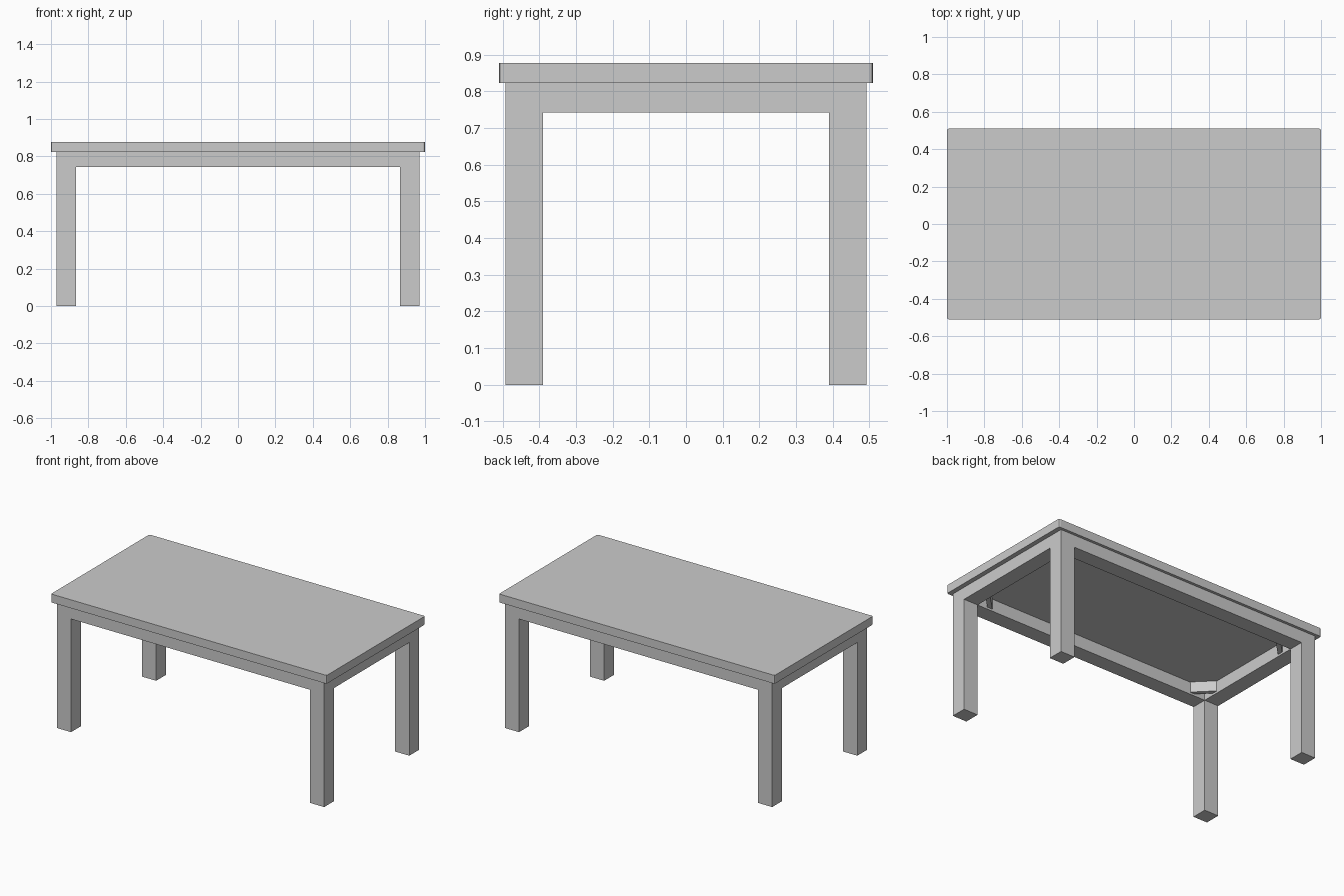
import bpy
import bmesh
import math
from mathutils import Matrix, Vector

cube = bpy.data.objects.get("Cube")
if cube:
    bpy.data.objects.remove(cube, do_unlink=True)

# Single plain grey
grey = bpy.data.materials.new("plain_grey")
grey.use_nodes = True
colour = (0.6, 0.6, 0.6, 1)
grey.diffuse_color = colour
grey.node_tree.nodes["Principled BSDF"].inputs["Base Color"].default_value = colour


def box(name, low, high, angle=0, corner=0):
    """Box between two corners, optionally turned about z, with eased upright edges."""
    low, high = Vector(low), Vector(high)
    bm = bmesh.new()
    bmesh.ops.create_cube(bm, size=1)
    bmesh.ops.scale(bm, vec=high - low, verts=bm.verts)
    if corner:
        upright = [e for e in bm.edges
                   if abs(e.verts[0].co.z - e.verts[1].co.z) > 1e-4]
        bmesh.ops.bevel(bm, geom=upright, offset=corner, segments=2,
                        profile=0.5, affect='EDGES')
    bmesh.ops.rotate(bm, matrix=Matrix.Rotation(angle, 3, 'Z'), verts=bm.verts)
    mesh = bpy.data.meshes.new(name)
    bm.to_mesh(mesh)
    bm.free()
    mesh.materials.append(grey)
    obj = bpy.data.objects.new(name, mesh)
    obj.location = (low + high) / 2
    bpy.context.collection.objects.link(obj)
    return obj


TOP, UNDER, RAIL = 0.878, 0.823, 0.742
OUT_X, OUT_Y = 0.97, 0.492      # outer faces of the frame
IN_X, IN_Y = 0.867, 0.39        # inner faces of the frame

# Table top
box("table_top", (-1, -0.51, UNDER), (1, 0.51, TOP), corner=0.01)

for sx, side in ((1, "left"), (-1, "right")):
    # Short rail
    xs = sorted((sx * IN_X, sx * OUT_X))
    box(f"{side}_rail", (xs[0], -IN_Y, RAIL), (xs[1], IN_Y, UNDER))
    for sy, end in ((-1, "front"), (1, "back")):
        # Leg
        ys = sorted((sy * IN_Y, sy * OUT_Y))
        box(f"{end}_{side}_leg", (xs[0], ys[0], 0), (xs[1], ys[1], UNDER))
        # Diagonal corner brace
        c = Vector((sx * (IN_X - 0.047), sy * (IN_Y - 0.047), 0.789))
        half = Vector((0.076, 0.014, 0.034))
        box(f"{end}_{side}_brace", c - half, c + half,
            angle=-sx * sy * math.pi / 4)

# Long rails
for sy, end in ((-1, "front"), (1, "back")):
    ys = sorted((sy * IN_Y, sy * OUT_Y))
    box(f"{end}_rail", (-IN_X, ys[0], RAIL), (IN_X, ys[1], UNDER))
